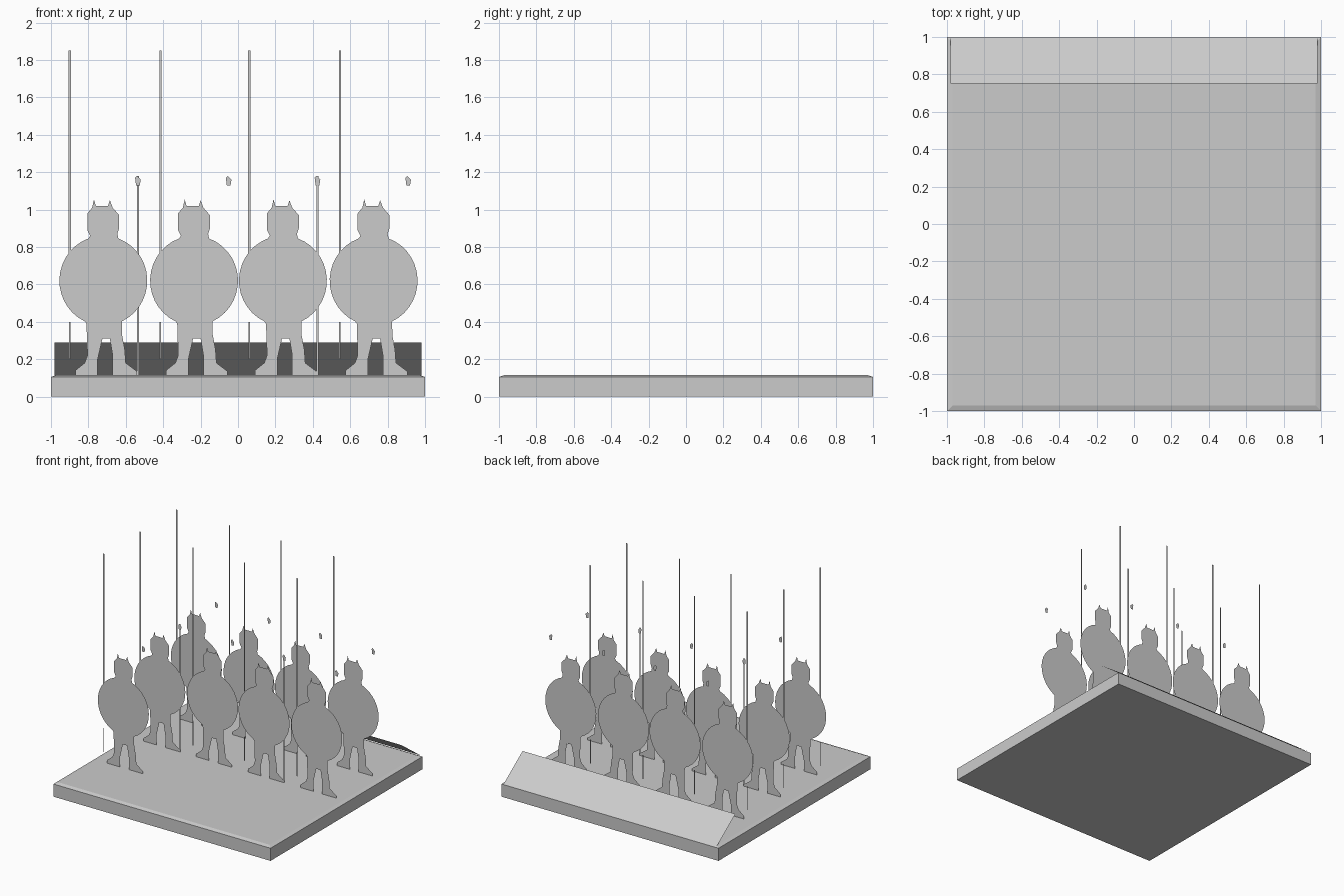
import bpy
import bmesh
from math import cos, sin, radians
from mathutils import Vector

if "Cube" in bpy.data.objects:
    bpy.data.objects.remove(bpy.data.objects["Cube"], do_unlink=True)

grey = bpy.data.materials.new("plain_grey")
grey.use_nodes = True
grey.diffuse_color = (0.6, 0.6, 0.6, 1)
grey.node_tree.nodes["Principled BSDF"].inputs["Base Color"].default_value = (0.6, 0.6, 0.6, 1)

TOP = 0.115


def add_object(name, mesh, location=(0, 0, 0)):
    obj = bpy.data.objects.new(name, mesh)
    obj.location = location
    bpy.context.collection.objects.link(obj)
    return obj


def sheet(name, outlines):
    """Mesh made of one flat face per outline of 3D points."""
    bm = bmesh.new()
    for pts in outlines:
        bm.faces.new([bm.verts.new(p) for p in pts])
    bm.normal_update()
    mesh = bpy.data.meshes.new(name)
    bm.to_mesh(mesh)
    bm.free()
    mesh.materials.append(grey)
    return mesh


def upright(pts):
    return [(x, 0, z) for x, z in pts]


def bar(x, z0, z1, w=0.012):
    h = w / 2
    return upright([(x - h, z0), (x + h, z0), (x + h, z1), (x - h, z1)])


def flat(pts):
    return [(x, y, 0) for x, y in pts]


def lying_bar(a, b, w=0.01):
    a, b = Vector(a), Vector(b)
    n = (b - a).orthogonal().normalized() * w / 2
    return flat([a - n, b - n, b + n, a + n])


def arc(start, end, steps=14):
    angles = [radians(start + (end - start) * i / steps) for i in range(steps + 1)]
    return [(0.235 * cos(a), 0.62 + 0.24 * sin(a)) for a in angles]


# Base slab with a shallow chamfer round the top
bm = bmesh.new()
loops = []
for half, z in ((1, 0), (1, 0.105), (0.97, TOP)):
    loops.append([bm.verts.new((sx * half, sy * half, z))
                  for sx, sy in ((-1, -1), (1, -1), (1, 1), (-1, 1))])
for low, high in zip(loops, loops[1:]):
    for i in range(4):
        j = (i + 1) % 4
        bm.faces.new((low[i], low[j], high[j], high[i]))
bm.faces.new(loops[0][::-1])
bm.faces.new(loops[-1])
base = bpy.data.meshes.new("base")
bm.to_mesh(base)
bm.free()
base.materials.append(grey)
add_object("base", base)

# Sloping board at the back
add_object("back_board", sheet("back_board", [[
    (-0.98, 0.75, 0.29), (0.98, 0.75, 0.29), (0.98, 1, 0.11), (-0.98, 1, 0.11)]]))

# Flat standing soldier: legs, round shield and crested helmet in one outline
left_leg = [(-0.09, 0.39), (-0.085, 0.22), (-0.1, 0.18), (-0.15, 0.14), (-0.15, TOP),
            (-0.03, TOP), (-0.03, 0.2), (-0.005, 0.31)]
right_leg = [(0.035, 0.31), (0.05, 0.22), (0.05, TOP), (0.18, TOP), (0.18, 0.135),
             (0.12, 0.18), (0.115, 0.25), (0.1, 0.33)]
head = [(0.075, 0.87), (0.085, 0.9), (0.085, 0.97), (0.05, 1.01), (0.035, 1.05),
        (0.025, 1.02), (-0.04, 1.02), (-0.05, 1.055), (-0.06, 1.01),
        (-0.085, 0.98), (-0.085, 0.89), (-0.07, 0.86)]
body = left_leg + right_leg + arc(-65, 70) + head + arc(110, 245)
tip = upright([(0.175, 1.13), (0.195, 1.13), (0.2, 1.16), (0.18, 1.18), (0.17, 1.17)])
soldier = sheet("soldier", [upright(body), bar(-0.18, 0.72, 1.85),
                            bar(-0.18, 0.2, 0.4, 0.008), tip])
soldier_with_staff = soldier.copy()
staff = sheet("staff", [bar(0.185, TOP, 1.18, 0.01)])

# Ranks of soldiers
COLUMNS = (-0.72, -0.235, 0.24, 0.725)
places = [(COLUMNS[0], -0.48)] + [(x, y) for y in (0, 0.48) for x in COLUMNS]
for i, (x, y) in enumerate(places):
    add_object(f"soldier_{i + 1}", soldier, (x, y, 0))
for x in COLUMNS[::2]:
    add_object("side_staff", staff, (x, 0, 0))

# Fallen soldiers lying flat on the slab
fallen_a = sheet("fallen_soldier", [flat([
    (-0.22, 0.17), (-0.15, 0.18), (-0.06, 0.17), (0.16, 0.17), (0.18, 0.12), (0.17, 0.03),
    (0.12, -0.05), (0.05, -0.07), (0.04, -0.13), (0, -0.17), (-0.03, -0.21), (-0.07, -0.21),
    (-0.06, -0.16), (-0.09, -0.12), (-0.09, -0.02), (-0.14, 0.02), (-0.18, 0.1)][::-1]),
    lying_bar((-0.19, 0.23), (0.21, 0.15))])
fallen_b = sheet("fallen_soldier_turned", [flat([
    (-0.2, 0.14), (-0.17, 0.06), (-0.19, -0.1), (-0.16, -0.21), (-0.13, -0.2), (-0.1, -0.16),
    (-0.04, -0.18), (0.06, -0.17), (0.12, -0.12), (0.11, -0.04), (0.16, 0.03), (0.21, -0.01),
    (0.2, 0.08), (0.17, 0.14), (0.15, 0.08), (0.1, 0.15), (0.04, 0.12), (-0.04, 0.12),
    (-0.1, 0.06), (-0.16, 0.08)]),
    lying_bar((-0.17, 0.08), (0.19, 0.22))])
for x, mesh in zip(COLUMNS[1:], (fallen_a, fallen_b, fallen_a)):
    add_object("fallen_soldier", mesh, (x, -0.48, TOP + 0.003))
